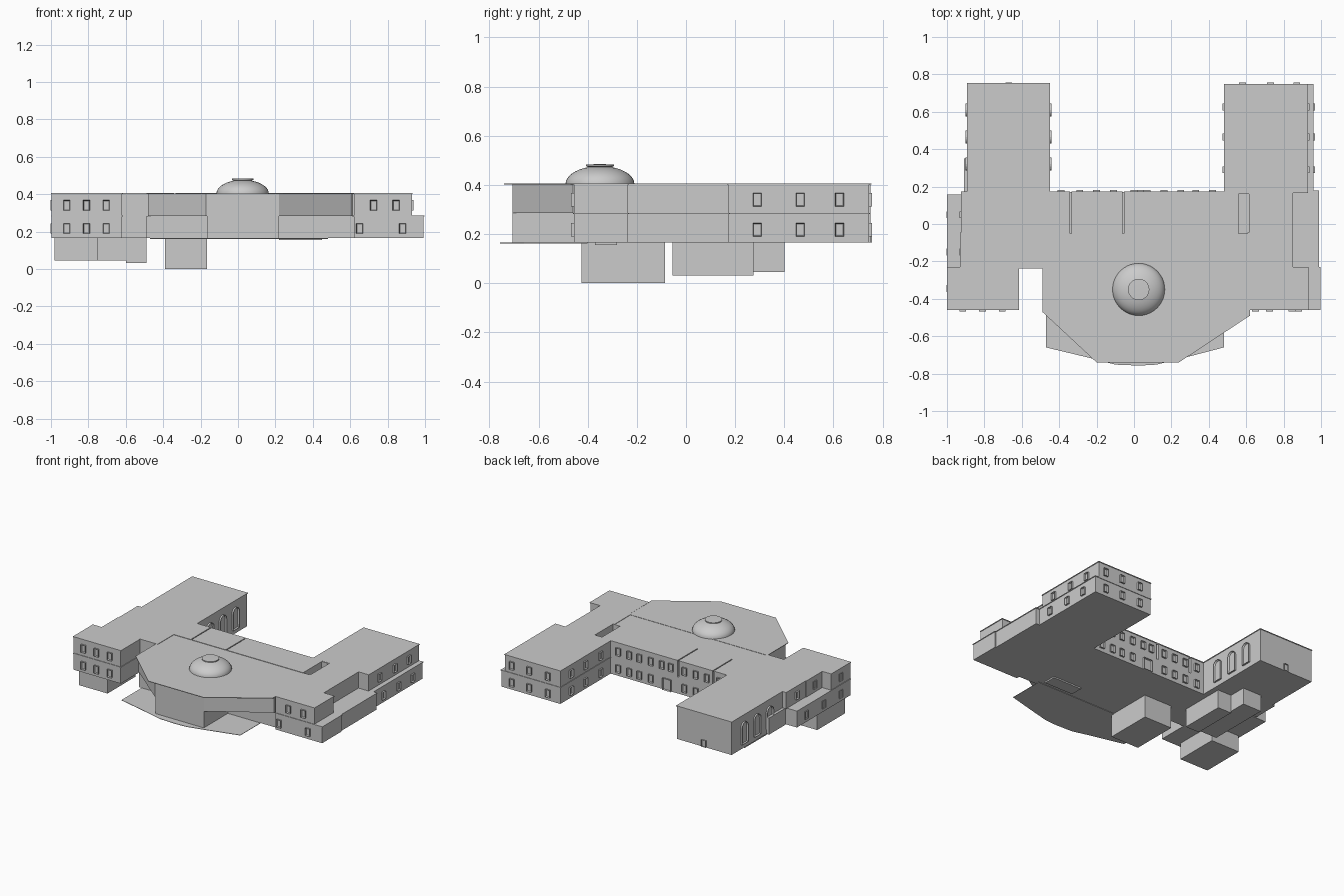
import bpy, bmesh, math
from mathutils import Vector

if "Cube" in bpy.data.objects:
    bpy.data.objects.remove(bpy.data.objects["Cube"])

Z0, Z1, Z2 = 0.165, 0.285, 0.405   # ground level, floor line, roof


def finish(bm, name):
    bmesh.ops.recalc_face_normals(bm, faces=bm.faces)
    me = bpy.data.meshes.new(name)
    bm.to_mesh(me)
    bm.free()
    ob = bpy.data.objects.new(name, me)
    bpy.context.collection.objects.link(ob)
    return ob


def prism(name, pts, z0, z1):
    bm = bmesh.new()
    f = bm.faces.new([bm.verts.new((x, y, z0)) for x, y in pts])
    top = bmesh.ops.extrude_face_region(bm, geom=[f])
    bmesh.ops.translate(bm, vec=(0, 0, z1 - z0),
                        verts=[g for g in top["geom"] if isinstance(g, bmesh.types.BMVert)])
    return finish(bm, name)


def box(name, x0, x1, y0, y1, z0, z1):
    return prism(name, [(x0, y0), (x1, y0), (x1, y1), (x0, y1)], z0, z1)


def storey(name, x0, x1, y0, y1, z0, z1):
    # block with a thin cornice slab on top
    box(name, x0, x1, y0, y1, z0, z1)
    e = 0.004
    box(name + "_cornice", x0 - e, x1 + e, y0 - e, y1 + e, z1 - 0.004, z1 + 0.001)


def window(name, x, y, n, z0, z1, w=0.036, arched=False):
    # framed opening with a sunken pane, n is the outward wall direction
    n = Vector((n[0], n[1], 0))
    u = Vector((-n.y, n.x, 0))
    r = w / 2
    prof = [(-r, z0), (r, z0)]
    if arched:
        prof += [(r * math.cos(a * math.pi / 8), z1 - r + r * math.sin(a * math.pi / 8)) for a in range(9)]
    else:
        prof += [(r, z1), (-r, z1)]
    bm = bmesh.new()
    base = Vector((x, y, 0)) - n * 0.004
    f = bm.faces.new([bm.verts.new(base + u * a + Vector((0, 0, z))) for a, z in prof])
    ext = bmesh.ops.extrude_face_region(bm, geom=[f])["geom"]
    bmesh.ops.translate(bm, vec=n * 0.016, verts=[g for g in ext if isinstance(g, bmesh.types.BMVert)])
    bmesh.ops.recalc_face_normals(bm, faces=bm.faces)
    front = [g for g in ext if isinstance(g, bmesh.types.BMFace)]
    bmesh.ops.inset_region(bm, faces=front, thickness=0.005)
    bmesh.ops.translate(bm, vec=-n * 0.011, verts=front[0].verts)
    finish(bm, name)


def window_rows(name, places, n, lower=True, upper=True):
    for x, y in places:
        if lower:
            window(name + "_lower", x, y, n, Z0 + 0.025, Z0 + 0.08)
        if upper:
            window(name + "_upper", x, y, n, Z1 + 0.028, Z1 + 0.083)


# thin ground terrace and overhanging roof slab
prism("terrace", [(-0.47, -0.40), (-0.47, -0.66), (-0.22, -0.72), (-0.1, -0.752), (0.03, -0.757),
                  (0.12, -0.752), (0.25, -0.72), (0.48, -0.66), (0.48, -0.40)], Z0 - 0.003, Z0)
prism("front_roof", [(-0.49, -0.23), (-0.49, -0.47), (-0.2, -0.74), (0.24, -0.74), (0.62, -0.49),
                     (0.62, -0.23)], Z2 - 0.004, Z2)
# central body
prism("upper_front_hall", [(-0.48, -0.05), (-0.48, -0.45), (-0.17, -0.705), (0.22, -0.705),
                           (0.61, -0.46), (0.62, -0.05)], Z1, Z2 - 0.002)
box("lower_front_bay", -0.165, 0.22, -0.705, -0.4, Z0, Z1)
box("lower_body", -0.49, 0.62, -0.43, 0.17, Z0, Z1)
box("curved_stair_base", 0.22, 0.45, -0.37, -0.28, Z0 - 0.01, Z0)

# rear rooms with narrow slots between their roofs
for i, (a, b) in enumerate([(-0.75, -0.345), (-0.33, -0.065), (-0.05, 0.555), (0.62, 0.845)]):
    storey("rear_room_%d" % i, a, b, -0.05, 0.17, Z1, Z2)
box("rear_link_wall", 0.55, 0.63, 0.16, 0.17, Z1, Z2)

# left wing: front block and stepped side
storey("left_front_lower", -0.996, -0.62, -0.455, -0.235, Z0, Z1)
storey("left_front_upper", -0.996, -0.62, -0.455, -0.235, Z1, Z2)
storey("left_middle_lower", -0.996, -0.49, -0.235, 0.155, Z0, Z1)
storey("left_middle_upper", -0.925, -0.48, -0.235, -0.05, Z1, Z2)
storey("left_side_upper", -0.92, -0.75, -0.05, 0.17, Z1, Z2)
# right wing: front block, middle and long rear wing
storey("right_front_lower", 0.62, 0.992, -0.455, -0.235, Z0, Z1)
storey("right_front_upper", 0.62, 0.93, -0.455, -0.235, Z1, Z2)
storey("right_middle_lower", 0.61, 0.985, -0.235, 0.175, Z0, Z1)
storey("right_middle_upper", 0.61, 0.845, -0.235, -0.05, Z1, Z2)
storey("right_rear_lower", 0.484, 0.956, 0.17, 0.745, Z0, Z1)
storey("right_rear_upper", 0.484, 0.926, 0.17, 0.745, Z1, Z2)
# tall hall at the rear left
storey("rear_hall", -0.89, -0.452, 0.165, 0.75, Z0, Z2)
box("hall_side_annex", -0.91, -0.88, 0.165, 0.35, Z0, Z1)

# basement volumes
box("deep_basement", -0.39, -0.165, -0.425, -0.085, 0, Z0)
box("stair_basement", -0.6, -0.49, -0.055, 0.275, 0.032, Z0)
box("middle_basement", -0.75, -0.6, -0.055, 0.4, 0.045, Z0)
box("left_basement", -0.98, -0.75, -0.42, -0.1, 0.045, Z0)

# dome with a small lantern cap
bm = bmesh.new()
cx, cy, R, H = 0.025, -0.35, 0.14, 0.073
prof = [(R * math.cos(t), H * math.sin(t)) for t in [i * math.radians(70) / 8 for i in range(9)]]
prof += [(0.057, prof[-1][1] + 0.004), (0.057, 0.079), (0, 0.081)]
vs = [bm.verts.new((cx + r, cy, Z2 - 0.001 + z)) for r, z in prof]
es = [bm.edges.new(p) for p in zip(vs, vs[1:])]
bmesh.ops.spin(bm, geom=vs + es, cent=(cx, cy, 0), axis=(0, 0, 1), angle=2 * math.pi, steps=40)
bmesh.ops.remove_doubles(bm, verts=bm.verts, dist=1e-4)
dome = finish(bm, "dome")
bpy.context.view_layer.objects.active = dome
dome.select_set(True)
bpy.ops.object.shade_smooth_by_angle(angle=math.radians(30))

# windows on the front blocks
window_rows("left_front_window", [(x, -0.455) for x in (-0.915, -0.81, -0.705)], (0, -1))
window_rows("right_front_upper_window", [(x, -0.455) for x in (0.725, 0.845)], (0, -1), lower=False)
window_rows("right_front_lower_window", [(x, -0.455) for x in (0.65, 0.88)], (0, -1), upper=False)
window_rows("left_end_window", [(-0.99, -0.345)], (-1, 0))
window_rows("left_middle_window", [(-0.92, y) for y in (-0.15, 0.05)], (-1, 0), lower=False)
window_rows("left_low_window", [(-0.99, y) for y in (-0.15, 0.05)], (-1, 0), upper=False)
# windows on the long rear wing
ys = (0.29, 0.465, 0.625)
window_rows("wing_outer_lower", [(0.956, y) for y in ys], (1, 0), upper=False)
window_rows("wing_outer_upper", [(0.926, y) for y in ys], (1, 0), lower=False)
window_rows("wing_inner", [(0.484, y) for y in ys], (-1, 0))
window_rows("wing_end", [(x, 0.745) for x in (0.58, 0.73, 0.87)], (0, 1))
# courtyard windows and door
window_rows("court_window", [(x, 0.17) for x in (-0.39, -0.29, -0.2, -0.11, 0.16, 0.25, 0.33, 0.42)], (0, 1))
window_rows("court_centre", [(x, 0.17) for x in (0.0, 0.07)], (0, 1), lower=False)
window("court_door", 0.03, 0.17, (0, 1), Z0, Z0 + 0.085, 0.07)
# tall arched hall windows and small door
for y in (0.32, 0.465, 0.61):
    window("hall_arch_inner", -0.452, y, (1, 0), 0.2, 0.355, 0.07, True)
    window("hall_arch_outer", -0.89, y, (-1, 0), 0.2, 0.355, 0.07, True)
window("hall_door", -0.67, 0.745, (0, 1), Z0, Z0 + 0.05)
